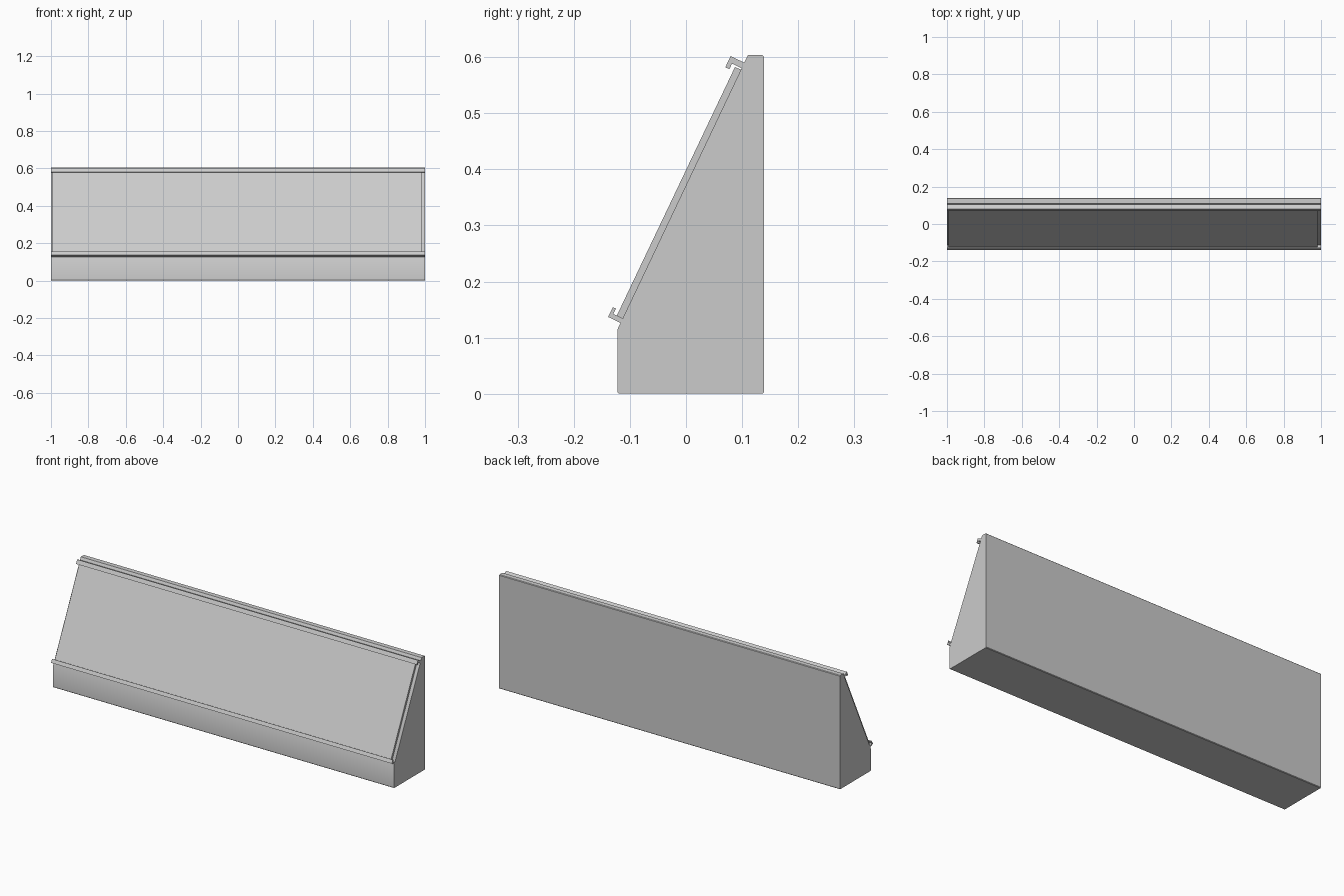
import bpy, bmesh, math
from mathutils import Vector

if "Cube" in bpy.data.objects:
    bpy.data.objects.remove(bpy.data.objects["Cube"])

# Sloped-face frame: origin at the lower corner of the slope
O = Vector((-0.122, 0.115))
TOP = Vector((0.1105, 0.604))
U = (TOP - O).normalized()          # up along the slope
N = Vector((-U.y, U.x))             # outward from the slope


def slope(s, n):
    p = O + U * s + N * n
    return (p.x, p.y)


def extrude_profile(name, pts, x0=-1.0, x1=1.0):
    """Extrude a closed (y, z) profile along x."""
    bm = bmesh.new()
    face = bm.faces.new([bm.verts.new((x0, y, z)) for y, z in pts])
    ret = bmesh.ops.extrude_face_region(bm, geom=[face])
    verts = [g for g in ret["geom"] if isinstance(g, bmesh.types.BMVert)]
    bmesh.ops.translate(bm, verts=verts, vec=(x1 - x0, 0, 0))
    bmesh.ops.recalc_face_normals(bm, faces=bm.faces)
    mesh = bpy.data.meshes.new(name)
    bm.to_mesh(mesh)
    bm.free()
    ob = bpy.data.objects.new(name, mesh)
    bpy.context.collection.objects.link(ob)
    return ob


# Wedge-shaped body with small chamfered corners
c = 0.003
body = extrude_profile("body", [
    (-0.122 + c, 0), (0.139 - c, 0), (0.139, c), (0.139, 0.604 - c),
    (0.139 - c, 0.604), tuple(TOP), tuple(O), (-0.122, c)])
bpy.context.view_layer.objects.active = body
body.select_set(True)
bpy.ops.object.shade_smooth_by_angle(angle=math.radians(30))

# Thin display panel lying on the slope, slightly short of the ends
extrude_profile("panel", [slope(s, n) for s, n in
                (( 0.0215, -0.001), (0.0215, 0.0116), (0.512, 0.0116), (0.512, -0.001))],
                -0.992, 0.982)


# L-shaped retaining rails: base out from the slope, lip folded over the panel
def rail(name, s_out, s_in, s_lip, n_in, n_out):
    extrude_profile(name, [slope(s, n) for s, n in (
        (s_out, -0.001), (s_out, n_out), (s_lip, n_out),
        (s_lip, n_in), (s_in, n_in), (s_in, -0.001))])


rail("bottom_rail", 0.0125, 0.0215, 0.032, 0.0185, 0.0245)
rail("top_rail", 0.526, 0.515, 0.504, 0.019, 0.027)
